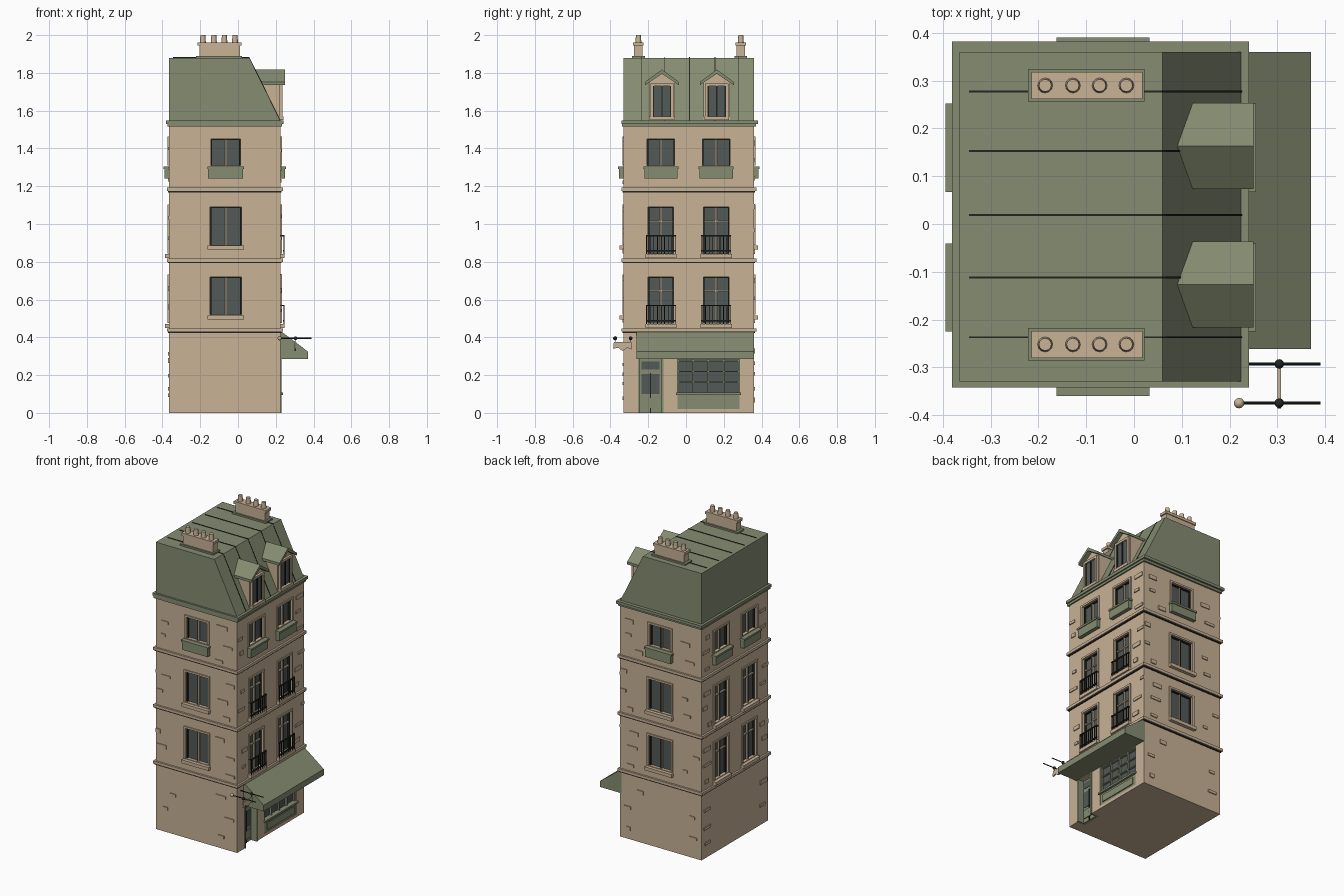
import bpy, bmesh, math, random
from mathutils import Matrix, Vector

if "Cube" in bpy.data.objects:
    bpy.data.objects.remove(bpy.data.objects["Cube"])

random.seed(4)


def material(name, rgb):
    m = bpy.data.materials.new(name)
    m.diffuse_color = (*rgb, 1)
    m.use_nodes = True
    m.node_tree.nodes["Principled BSDF"].inputs["Base Color"].default_value = m.diffuse_color
    return m


STONE = material("warm stone", (0.577, 0.445, 0.305))
GREEN = material("sage green", (0.235, 0.262, 0.165))
GLASS = material("grey glass", (0.085, 0.100, 0.096))
DARK = material("dark iron", (0.015, 0.018, 0.015))

X0, X1, Y0, Y1 = -0.365, 0.225, -0.33, 0.36   # wall planes
parts = {}


def part(name, mat):
    if name not in parts:
        parts[name] = (bmesh.new(), mat)
    return parts[name][0]


def box(name, mat, x0, x1, y0, y1, z0, z1):
    c = Vector((x0 + x1, y0 + y1, z0 + z1)) / 2
    s = (abs(x1 - x0), abs(y1 - y0), abs(z1 - z0), 1)
    bmesh.ops.create_cube(part(name, mat), size=1,
                          matrix=Matrix.Translation(c) @ Matrix.Diagonal(s))


def wall_box(name, mat, side, u0, u1, d0, d1, z0, z1):
    """Box given along a wall (u), outward from it (d) and up (z)."""
    if side in "RL":
        p, s = (X1, 1) if side == "R" else (X0, -1)
        box(name, mat, p + s * d0, p + s * d1, u0, u1, z0, z1)
    else:
        p, s = (Y1, 1) if side == "B" else (Y0, -1)
        box(name, mat, u0, u1, p + s * d0, p + s * d1, z0, z1)


def prism(name, mat, pts, a, b, axis):
    """Extrude a profile: (x, z) along y or (y, z) along x."""
    bm = part(name, mat)
    put = (lambda p, t: (p[0], t, p[1])) if axis == "y" else (lambda p, t: (t, *p))
    va = [bm.verts.new(put(p, a)) for p in pts]
    vb = [bm.verts.new(put(p, b)) for p in pts]
    n = len(pts)
    bm.faces.new(va)
    bm.faces.new(vb[::-1])
    for i in range(n):
        bm.faces.new((va[i], vb[i], vb[(i + 1) % n], va[(i + 1) % n]))


def rod(name, mat, p, q, r1, r2=None, seg=12):
    p, q = Vector(p), Vector(q)
    m = Matrix.Translation((p + q) / 2) @ (q - p).to_track_quat("Z", "Y").to_matrix().to_4x4()
    bmesh.ops.create_cone(part(name, mat), cap_ends=True, segments=seg, radius1=r1,
                          radius2=r2 or r1, depth=(q - p).length, matrix=m)


def ball(name, mat, p, r):
    bmesh.ops.create_uvsphere(part(name, mat), u_segments=12, v_segments=8, radius=r,
                              matrix=Matrix.Translation(p))


def window(side, u, w, z0, z1, base, transom):
    a, b = u - w / 2, u + w / 2
    wall_box("opening_cutter", DARK, side, a, b, -0.028, 0.05, z0, z1)
    wall_box("window_glass", GLASS, side, a, b, -0.035, -0.02, z0, z1)
    # stone surround
    for e, o in ((a, -1), (b, 1)):
        wall_box("window_surround", STONE, side, e, e + o * 0.012, -0.01, 0.007, z0, z1 + 0.012)
        wall_box("window_sash", DARK, side, e, e - o * 0.006, -0.021, -0.008, z0, z1)
    wall_box("window_surround", STONE, side, a, b, -0.01, 0.007, z1, z1 + 0.012)
    wall_box("window_sash", DARK, side, a, b, -0.021, -0.008, z1 - 0.006, z1)
    wall_box("window_mullion", STONE, side, u - 0.006, u + 0.006, -0.021, -0.009, z0, z1 - 0.006)
    wall_box("window_sash", DARK, side, u - 0.0015, u + 0.0015, -0.021, -0.007, z0, z1 - 0.006)
    if transom:
        zt = z0 + (z1 - z0) * 0.68
        wall_box("window_mullion", STONE, side, a + 0.006, b - 0.006, -0.021, -0.01, zt, zt + 0.008)
    if base == "planter":
        wall_box("planter_box", GREEN, side, a - 0.015, b + 0.015, -0.005, 0.025, z0 - 0.07, z0 - 0.018)
        wall_box("planter_rim", GREEN, side, a - 0.02, b + 0.02, -0.005, 0.03, z0 - 0.018, z0 - 0.006)
    else:
        wall_box("window_sill", STONE, side, a - 0.015, b + 0.015, -0.01, 0.022, z0 - 0.026, z0 - 0.004)
    if base == "railing":
        for zr in (z0 + 0.01, z0 + 0.09):
            wall_box("balcony_railing", DARK, side, a - 0.012, b + 0.012, 0.014, 0.021, zr, zr + 0.007)
        for i in range(9):
            ui = a - 0.01 + (w + 0.017) * i / 8
            wall_box("balcony_railing", DARK, side, ui, ui + 0.004, 0.015, 0.02, z0 - 0.005, z0 + 0.095)
        for e in (a - 0.012, b + 0.008):
            wall_box("balcony_railing", DARK, side, e, e + 0.004, 0, 0.02, z0 + 0.09, z0 + 0.097)


# Walls and the windows of the three upper floors
box("building_walls", STONE, X0, X1, Y0, Y1, 0, 1.53)
COLS = (-0.133, 0.16)
for i, z in enumerate((0.0, 0.37, 0.74)):
    for side in "FB":
        if i < 2:
            window(side, -0.065, 0.165, z + 0.52, z + 0.72, "sill", False)
        else:
            window(side, -0.065, 0.155, 1.31, 1.45, "planter", False)
    for side, base in (("R", "railing"), ("L", "sill")):
        for u in COLS:
            if i < 2:
                window(side, u, 0.135, z + 0.475, z + 0.72, base, True)
            else:
                window(side, u, 0.145, 1.31, 1.45, "planter", False)

# Floor bands and cornice
for z in (0.43, 0.80, 1.175):
    box("floor_band", STONE, X0 - 0.012, X1 + 0.012, Y0 - 0.012, Y1 + 0.012, z, z + 0.018)
    box("floor_band_shadow", DARK, X0 - 0.005, X1 + 0.005, Y0 - 0.005, Y1 + 0.005, z - 0.007, z)
box("cornice_lower", GREEN, X0 - 0.008, X1 + 0.008, Y0 - 0.01, Y1 + 0.01, 1.515, 1.53)
box("cornice_upper", GREEN, X0 - 0.016, X1 + 0.016, Y0 - 0.012, Y1 + 0.022, 1.53, 1.548)

# Scattered raised stones near the wall corners
for side in "FBRL":
    lo, hi = (Y0, Y1) if side in "RL" else (X0, X1)
    reach = 0.10 if side in "RL" else 0.17
    for f0, f1 in ((0.05, 0.38), (0.47, 0.76), (0.84, 1.13), (1.21, 1.48)):
        if f0 < 0.1 and side == "R":
            continue
        for k in range(5):
            w, h = random.uniform(0.03, 0.075), random.choice((0.018, 0.026))
            t = random.uniform(0, reach - w)
            u = lo + t if k % 2 else hi - t - w
            z = f0 + (f1 - f0 - h) * (k + random.random() * 0.6) / 5
            wall_box("raised_stone", STONE, side, u, u + w, -0.003, 0.006, z, z + h)

# Mansard roof: flat top, street side slopes
prism("mansard_roof", GREEN, [(X0, 1.545), (X1, 1.545), (0.06, 1.88), (X0, 1.88)], Y0, Y1, "y")
for y in (0.277, 0.153, 0.019, -0.112, -0.237):
    box("roof_seam", DARK, -0.345, 0.06, y - 0.002, y + 0.002, 1.875, 1.883)
    prism("roof_seam", DARK, [(0.06, 1.875), (0.06, 1.883), (0.226, 1.549), (0.22, 1.549)],
          y - 0.002, y + 0.002, "y")

# Dormers
for y in (-0.127, 0.163):
    prism("dormer_body", STONE, [(y - 0.07, 1.545), (y + 0.07, 1.545), (y + 0.07, 1.75),
                                 (y, 1.80), (y - 0.07, 1.75)], 0.09, 0.222, "x")
    prism("dormer_roof", GREEN, [(y - 0.09, 1.735), (y - 0.09, 1.752), (y, 1.818), (y + 0.09, 1.752),
                                 (y + 0.09, 1.735), (y, 1.795)], 0.075, 0.25, "x")
    box("dormer_glass", GLASS, 0.215, 0.226, y - 0.045, y + 0.045, 1.57, 1.73)
    for e in (-0.048, -0.003, 0.042):
        box("dormer_sash", DARK, 0.215, 0.231, y + e, y + e + 0.006, 1.57, 1.73)
    for e in (-0.062, 0.048):
        box("dormer_surround", STONE, 0.215, 0.236, y + e, y + e + 0.014, 1.56, 1.745)
    box("dormer_surround", STONE, 0.215, 0.236, y - 0.048, y + 0.048, 1.73, 1.745)
    box("dormer_sill", STONE, 0.215, 0.242, y - 0.065, y + 0.065, 1.55, 1.568)

# Chimneys with four pots each
for y in (-0.252, 0.29):
    box("chimney_foot", GREEN, -0.222, 0.022, y - 0.034, y + 0.034, 1.875, 1.89)
    box("chimney_stack", STONE, -0.205, 0.01, y - 0.023, y + 0.023, 1.88, 1.945)
    box("chimney_cap", STONE, -0.215, 0.018, y - 0.028, y + 0.028, 1.945, 1.962)
    for x in (-0.186, -0.128, -0.072, -0.016):
        rod("chimney_pot", STONE, (x, y, 1.96), (x, y, 2.0), 0.016, 0.013)

# Shop front: recessed door and gridded window
wall_box("opening_cutter", DARK, "R", -0.255, -0.12, -0.05, 0.05, -0.05, 0.285)
wall_box("shop_door", GREEN, "R", -0.255, -0.12, -0.055, -0.038, 0, 0.285)
wall_box("shop_door_glass", GLASS, "R", -0.235, -0.14, -0.04, -0.035, 0.1, 0.205)
wall_box("shop_door_transom", GLASS, "R", -0.235, -0.14, -0.04, -0.035, 0.23, 0.272)
wall_box("shop_door_panel", GREEN, "R", -0.235, -0.14, -0.04, -0.032, 0.025, 0.08)
wall_box("shop_door_bar", DARK, "R", -0.19, -0.185, -0.04, -0.032, 0.0, 0.21)
for u in (-0.255, -0.132):
    wall_box("shop_door_jamb", GREEN, "R", u, u + 0.012, -0.045, 0.004, 0, 0.285)
wall_box("opening_cutter", DARK, "R", -0.045, 0.283, -0.03, 0.05, 0.02, 0.285)
wall_box("shop_base_panel", GREEN, "R", -0.045, 0.283, -0.035, -0.002, 0.02, 0.095)
wall_box("shop_base_inset", GREEN, "R", -0.02, 0.258, -0.01, 0.004, 0.035, 0.08)
wall_box("shop_sill", GREEN, "R", -0.052, 0.29, -0.03, 0.012, 0.095, 0.107)
wall_box("shop_glass", GLASS, "R", -0.045, 0.283, -0.035, -0.02, 0.107, 0.285)
for i in range(5):
    u = -0.045 + 0.32 * i / 4
    wall_box("shop_window_bar", GREEN, "R", u, u + 0.008, -0.021, -0.008, 0.107, 0.285)
for z in (0.16, 0.216, 0.272):
    wall_box("shop_window_bar", GREEN, "R", -0.045, 0.283, -0.021, -0.01, z, z + 0.007)

# Sloping awning over the shop
prism("shop_awning", GREEN, [(0.215, 0.285), (0.37, 0.285), (0.37, 0.325), (0.235, 0.427), (0.215, 0.427)],
      -0.262, Y1, "y")

# Hanging sign on two iron rods
rod("sign_rod", DARK, (0.22, -0.375, 0.395), (0.39, -0.375, 0.395), 0.003, seg=8)
rod("sign_rod", DARK, (0.225, -0.293, 0.395), (0.39, -0.293, 0.395), 0.003, seg=8)
for y in (-0.375, -0.293):
    ball("sign_rod_knob", DARK, (0.304, y, 0.395), 0.01)
    rod("sign_hanger", DARK, (0.304, y, 0.37), (0.304, y, 0.395), 0.002, seg=6)
ball("sign_end_ball", STONE, (0.22, -0.375, 0.395), 0.011)
prism("sign_plate", STONE, [(-0.382, 0.375), (-0.386, 0.34), (-0.36, 0.345), (-0.335, 0.328),
                            (-0.31, 0.345), (-0.288, 0.335), (-0.288, 0.375)], 0.3, 0.308, "x")

# Turn each part into an object
objs = {}
for name, (bm, mat) in parts.items():
    bmesh.ops.recalc_face_normals(bm, faces=bm.faces)
    mesh = bpy.data.meshes.new(name)
    bm.to_mesh(mesh)
    bm.free()
    mesh.materials.append(mat)
    objs[name] = bpy.data.objects.new(name, mesh)
    bpy.context.collection.objects.link(objs[name])
for name in ("chimney_pot", "sign_end_ball", "sign_rod_knob", "sign_rod"):
    bpy.context.view_layer.objects.active = objs[name]
    objs[name].select_set(True)
    bpy.ops.object.shade_smooth_by_angle()
    objs[name].select_set(False)

# Cut the openings into the walls
walls, cutter = objs["building_walls"], objs["opening_cutter"]
mod = walls.modifiers.new("openings", "BOOLEAN")
mod.operation, mod.solver, mod.object = "DIFFERENCE", "EXACT", cutter
bpy.context.view_layer.objects.active = walls
bpy.ops.object.modifier_apply(modifier=mod.name)
bpy.data.objects.remove(cutter)
